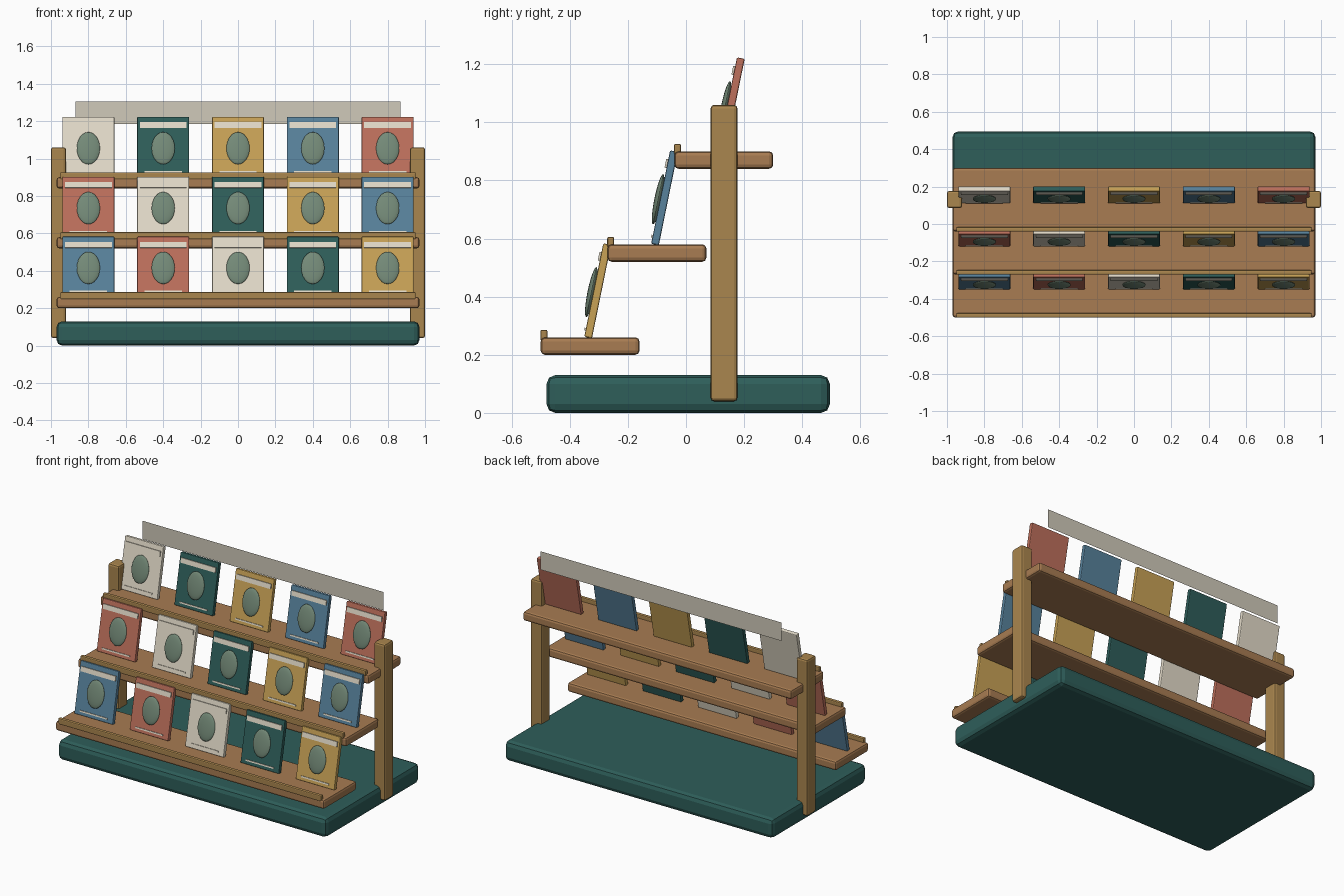
import bpy, math
from mathutils import Matrix, Vector

if "Cube" in bpy.data.objects:
    bpy.data.objects.remove(bpy.data.objects["Cube"])


def material(name, r, g, b):
    lin = [((c / 255 + 0.055) / 1.055) ** 2.4 for c in (r, g, b)]
    m = bpy.data.materials.new(name)
    m.diffuse_color = (*lin, 1)
    m.use_nodes = True
    m.node_tree.nodes["Principled BSDF"].inputs["Base Color"].default_value = m.diffuse_color
    return m


teal = material("teal", 46, 94, 90)
wood = material("wood", 168, 124, 82)
oak = material("oak", 170, 134, 78)
cream = material("cream", 228, 220, 202)
gold = material("gold", 200, 162, 86)
blue = material("blue", 88, 130, 156)
red = material("red", 190, 112, 92)
sage = material("sage", 116, 138, 120)
panel = material("panel", 208, 202, 186)


def finish(name, mat, matrix):
    ob = bpy.context.object
    ob.name = name
    ob.data.transform(matrix)
    ob.data.materials.append(mat)
    return ob


def box(name, lo, hi, mat, bevel=0.0, frame=Matrix()):
    lo, hi = Vector(lo), Vector(hi)
    bpy.ops.mesh.primitive_cube_add(size=1)
    ob = finish(name, mat, frame @ Matrix.Translation((lo + hi) / 2)
                @ Matrix.Diagonal((*(hi - lo), 1)))
    if bevel:
        mod = ob.modifiers.new("soft_edge", "BEVEL")
        mod.width, mod.segments = bevel, 2
    return ob


# plinth and the two uprights
box("base", (-0.97, -0.48, 0), (0.97, 0.495, 0.13), teal, 0.03)
for side, x in (("left", -0.96), ("right", 0.96)):
    box(side + "_post", (x - 0.04, 0.085, 0.04), (x + 0.04, 0.177, 1.06), oak, 0.012)

# three stepped shelves, each with a retaining lip and five leaning books
colours = [cream, teal, gold, blue, red]
for row in range(3):
    y, z = -0.5 + 0.23 * row, 0.2 + 0.32 * row
    box(f"shelf_{row}", (-0.97, y, z), (0.97, y + 0.34, z + 0.06), wood, 0.014)
    box(f"shelf_lip_{row}", (-0.95, y - 0.001, z + 0.048), (0.95, y + 0.023, z + 0.086), oak, 0.006)
    for i in range(5):
        # local frame: x across the cover, -y out of the cover, z up the cover
        frame = (Matrix.Translation((-0.8 + 0.4 * i, y + 0.15, z + 0.062))
                 @ Matrix.Rotation(math.radians(-11.5), 4, "X"))
        tag = f"{row}_{i}"
        box("book_" + tag, (-0.139, 0, 0), (0.139, 0.027, 0.328), colours[(i + row - 2) % 5], 0.005, frame)
        box("title_band_" + tag, (-0.125, -0.007, 0.266), (0.125, 0.001, 0.297), cream, 0, frame)
        box("lower_band_" + tag, (-0.1, -0.005, 0.022), (0.1, 0.001, 0.031), cream, 0, frame)
        # domed oval on the cover
        bpy.ops.mesh.primitive_uv_sphere_add(segments=24, ring_count=12, radius=1)
        finish("cover_oval_" + tag, sage, frame @ Matrix.Translation((0, -0.007, 0.155))
               @ Matrix.Diagonal((0.062, 0.013, 0.088, 1)))
        bpy.ops.object.shade_smooth_by_angle()

# thin header panel above the back row
bpy.ops.mesh.primitive_plane_add(size=1)
finish("header_panel", panel, Matrix.Translation((0, 0.26, 1.245))
       @ Matrix.Rotation(math.pi / 2, 4, "X") @ Matrix.Diagonal((1.74, 0.12, 1, 1)))
